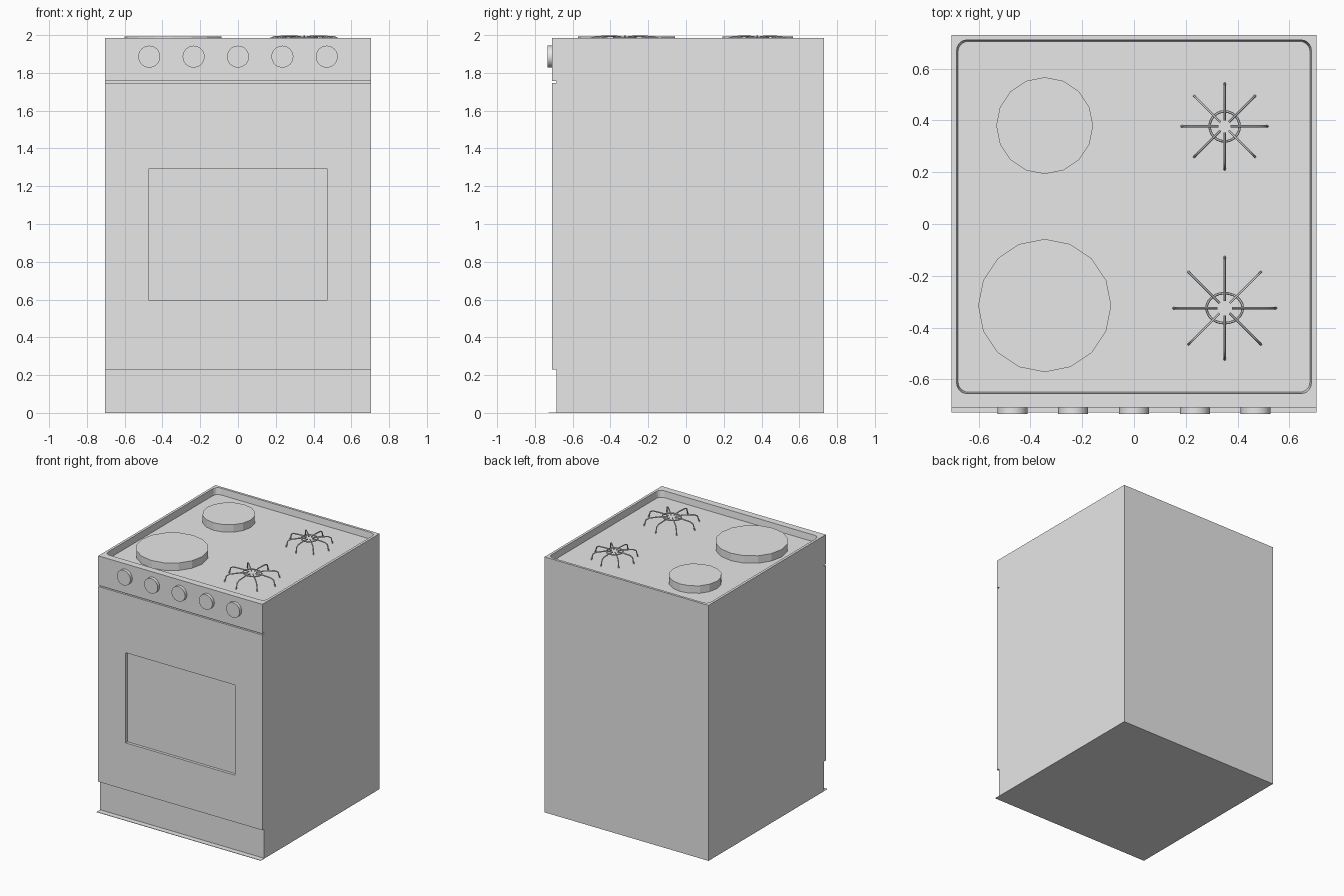
import bpy, bmesh, math
from mathutils import Vector, Matrix

cube = bpy.data.objects.get("Cube")
if cube:
    bpy.data.objects.remove(cube, do_unlink=True)

enamel = bpy.data.materials.new("grey enamel")
enamel.use_nodes = True
enamel.diffuse_color = (0.8, 0.8, 0.8, 1)
enamel.node_tree.nodes["Principled BSDF"].inputs["Base Color"].default_value = (0.8, 0.8, 0.8, 1)

HALF_W, BACK, KICK, FRONT = 0.705, 0.73, -0.685, -0.709
RIM, HOB = 1.985, 1.935


def finish(name, bm, smooth=False):
    bmesh.ops.recalc_face_normals(bm, faces=bm.faces)
    mesh = bpy.data.meshes.new(name)
    bm.to_mesh(mesh)
    bm.free()
    mesh.materials.append(enamel)
    obj = bpy.data.objects.new(name, mesh)
    bpy.context.collection.objects.link(obj)
    if smooth:
        bpy.ops.object.select_all(action='DESELECT')
        obj.select_set(True)
        bpy.context.view_layer.objects.active = obj
        bpy.ops.object.shade_smooth_by_angle(angle=math.radians(40))
    return obj


def box_mesh(lo, hi):
    bm = bmesh.new()
    lo, hi = Vector(lo), Vector(hi)
    size = Matrix.Diagonal((hi - lo).to_4d())
    bmesh.ops.create_cube(bm, size=1, matrix=Matrix.Translation((lo + hi) / 2) @ size)
    bm.normal_update()
    return bm


def recess(bm, direction, lo, hi, depth):
    """Sink a rectangle spanning lo..hi into the face pointing along direction."""
    direction = Vector(direction)
    face = max(bm.faces, key=lambda f: f.normal.dot(direction))
    centre = face.calc_center_median()
    bmesh.ops.inset_region(bm, faces=[face], thickness=0.01)
    for v in face.verts:
        for i in range(3):
            if direction[i] == 0:
                v.co[i] = lo[i] if v.co[i] < centre[i] else hi[i]
    floor = bmesh.ops.extrude_discrete_faces(bm, faces=[face])["faces"][0]
    bmesh.ops.translate(bm, verts=floor.verts, vec=-direction * depth)
    return floor


def cylinder(name, centre, radius, depth, sides, axis='Z', smooth=False):
    bm = bmesh.new()
    turn = Matrix.Rotation(math.pi / 2, 4, 'X') if axis == 'Y' else Matrix()
    bmesh.ops.create_cone(bm, cap_ends=True, segments=sides, radius1=radius, radius2=radius,
                          depth=depth, matrix=Matrix.Translation(centre) @ turn)
    return finish(name, bm, smooth)


# Cabinet with a sunken, round-cornered hob tray
bm = box_mesh((-HALF_W, KICK, 0), (HALF_W, BACK, RIM))
floor = recess(bm, (0, 0, 1), (-0.685, -0.655, 0), (0.685, 0.711, 0), RIM - HOB)
corners = [e for v in floor.verts for e in v.link_edges
           if abs(e.verts[0].co.z - e.verts[1].co.z) > 0.01]
bmesh.ops.bevel(bm, geom=corners, offset=0.04, segments=5, profile=0.5, affect='EDGES')
for v in bm.verts:
    if abs(v.co.z - HOB) < 0.001:
        v.co.x *= 0.992
        v.co.y = 0.028 + (v.co.y - 0.028) * 0.992
finish("cabinet", bm)

# Thin base sheet reaching out in front of the kick board
finish("base_sheet", box_mesh((-HALF_W, -0.728, 0), (HALF_W, KICK + 0.01, 0.003)))

# Oven door with window recess
bm = box_mesh((-HALF_W, FRONT, 0.23), (HALF_W, KICK, 1.747))
recess(bm, (0, -1, 0), (-0.47, 0, 0.595), (0.47, 0, 1.295), 0.022)
finish("oven_door", bm)

# Control panel and knobs
finish("control_panel", box_mesh((-HALF_W, FRONT, 1.756), (HALF_W, KICK, RIM)))
for i in range(5):
    cylinder(f"knob_{i + 1}", ((i - 2) * 0.235, -0.718, 1.886), 0.058, 0.03, 32, 'Y', True)

# Hot plates
for name, y, radius in (("front", -0.315, 0.257), ("back", 0.38, 0.187)):
    cylinder(f"{name}_hot_plate", (-0.345, y, (HOB + 1.993) / 2), radius, 1.993 - HOB, 16)


def tube(name, paths, thickness, cyclic=False):
    curve = bpy.data.curves.new(name, 'CURVE')
    curve.dimensions = '3D'
    curve.bevel_depth = thickness
    curve.bevel_resolution = 1
    curve.use_fill_caps = True
    for path in paths:
        spline = curve.splines.new('POLY')
        spline.points.add(len(path) - 1)
        for point, co in zip(spline.points, path):
            point.co = (*co, 1)
        spline.use_cyclic_u = cyclic
    curve.materials.append(enamel)
    obj = bpy.data.objects.new(name, curve)
    bpy.context.collection.objects.link(obj)
    bpy.ops.object.select_all(action='DESELECT')
    obj.select_set(True)
    bpy.context.view_layer.objects.active = obj
    bpy.ops.object.convert(target='MESH')
    bpy.ops.object.shade_smooth_by_angle(angle=math.radians(50))


# Pan supports: eight bent legs joined by a ring
LEG = ((0.14, 1.99), (0.4, 1.995), (0.8, 1.991), (0.92, 1.98), (0.99, HOB))
for name, y, reach, ring in (("front", -0.325, 0.2, (0.07, 0.058)),
                             ("back", 0.377, 0.168, (0.058, 0.058))):
    legs = []
    for k in range(8):
        a = k * math.pi / 4
        legs.append([(0.35 + math.cos(a) * r * reach, y + math.sin(a) * r * reach, z)
                     for r, z in LEG])
    tube(f"{name}_pan_support_legs", legs, 0.0045)
    loop = [(0.35 + ring[0] * math.cos(t * math.pi / 12),
             y + ring[1] * math.sin(t * math.pi / 12), 1.988) for t in range(24)]
    tube(f"{name}_pan_support_ring", [loop], 0.005, True)
